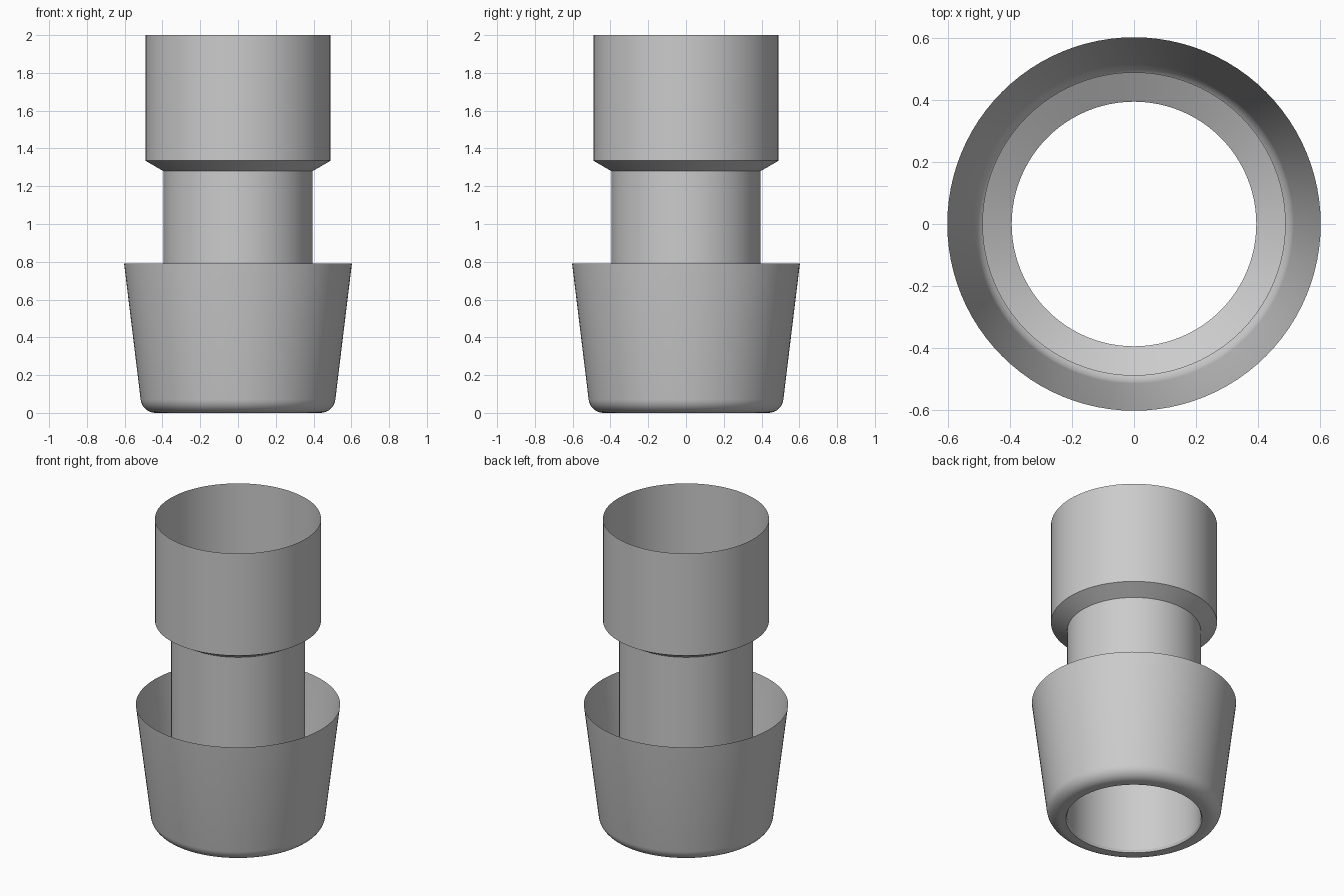
import bpy, bmesh, math

cube = bpy.data.objects.get("Cube")
if cube:
    bpy.data.objects.remove(cube, do_unlink=True)

SEGMENTS = 96

metal = bpy.data.materials.new("plain grey")
metal.use_nodes = True
grey = (0.6, 0.6, 0.6, 1)
metal.diffuse_color = grey
metal.node_tree.nodes["Principled BSDF"].inputs["Base Color"].default_value = grey


def revolve(name, profile):
    """Spin an open (radius, height) profile around z into a thin shell."""
    bm = bmesh.new()
    verts = [bm.verts.new((r, 0, z)) for r, z in profile]
    edges = [bm.edges.new(pair) for pair in zip(verts, verts[1:])]
    bmesh.ops.spin(bm, geom=verts + edges, cent=(0, 0, 0), axis=(0, 0, 1),
                   angle=math.tau, steps=SEGMENTS, use_merge=True)
    bmesh.ops.remove_doubles(bm, verts=bm.verts, dist=0.0001)
    bmesh.ops.recalc_face_normals(bm, faces=bm.faces)
    # Outer walls face away from the axis
    if sum(f.normal.dot(f.calc_center_median()) for f in bm.faces) < 0:
        bmesh.ops.reverse_faces(bm, faces=bm.faces)
    mesh = bpy.data.meshes.new(name)
    bm.to_mesh(mesh)
    bm.free()
    mesh.materials.append(metal)
    obj = bpy.data.objects.new(name, mesh)
    bpy.context.collection.objects.link(obj)
    bpy.ops.object.select_all(action="DESELECT")
    obj.select_set(True)
    bpy.context.view_layer.objects.active = obj
    bpy.ops.object.shade_smooth_by_angle(angle=math.radians(25))
    return obj


# Inner tube with a conical step up to the wide socket
revolve("tube_and_socket", [(0.395, 0.015), (0.395, 1.28), (0.49, 1.335), (0.49, 2)])

# Flared skirt with a rounded foot that turns in to meet the tube
lean = math.atan2(0.09, 0.72)
radius = 0.08
fillet = []
for i in range(9):
    a = -math.pi / 2 + (math.pi / 2 - lean) * i / 8
    fillet.append((0.436 + radius * math.cos(a), radius + radius * math.sin(a)))
revolve("flared_skirt", [(0.395, 0.015), (0.402, 0)] + fillet + [(0.603, 0.79)])
